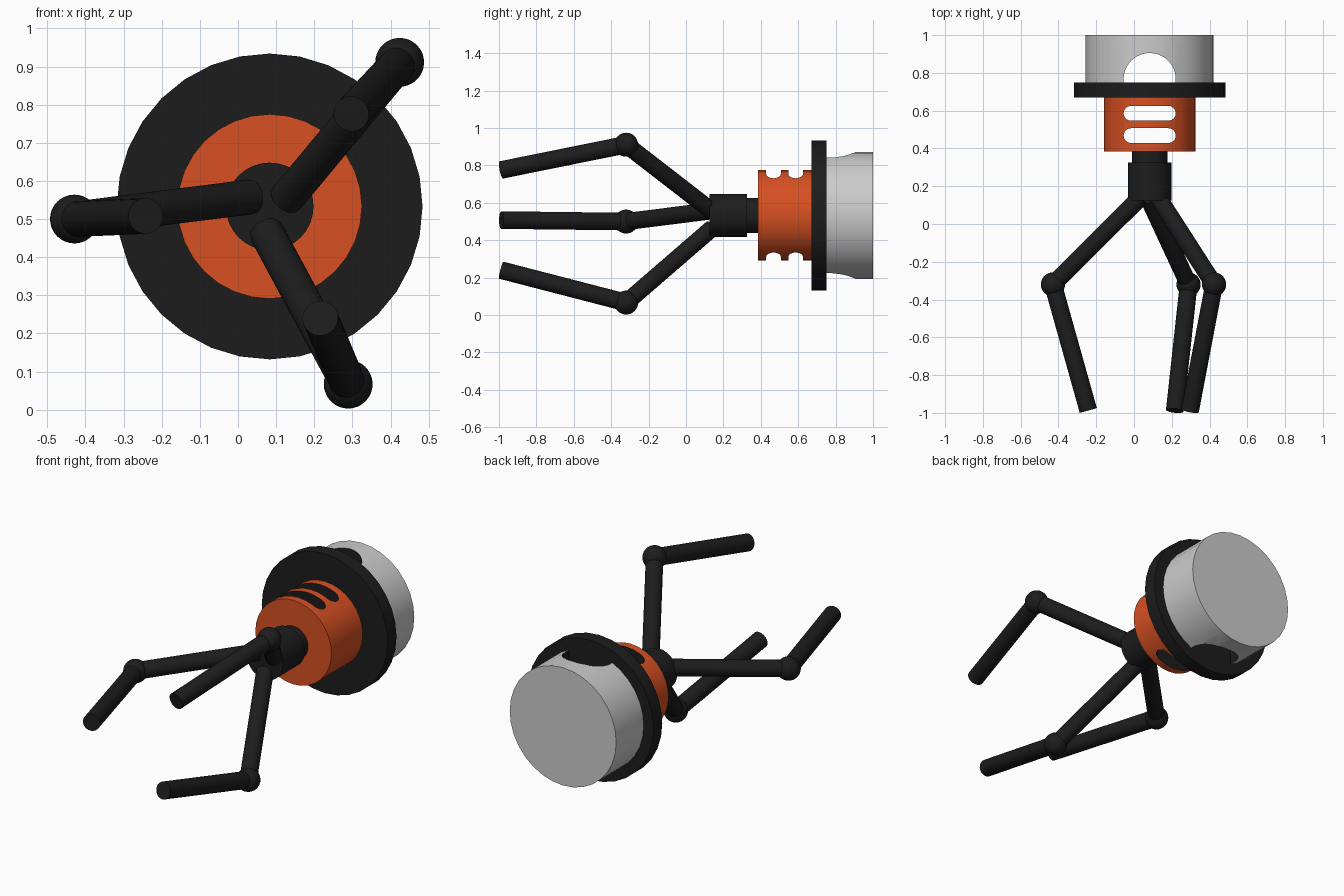
import bpy, bmesh, math
from mathutils import Vector

if "Cube" in bpy.data.objects:
    bpy.data.objects.remove(bpy.data.objects["Cube"])

CX, CZ = 0.083, 0.533          # the body axis runs along y through here


def material(name, colour):
    m = bpy.data.materials.new(name)
    m.diffuse_color = (*colour, 1)
    m.use_nodes = True
    m.node_tree.nodes["Principled BSDF"].inputs["Base Color"].default_value = m.diffuse_color
    return m


BLACK = material("black", (0.012, 0.012, 0.012))
ORANGE = material("orange", (0.68, 0.08, 0.016))
GREY = material("grey", (0.6, 0.6, 0.6))


def finish(ob, name, mat):
    ob.name = name
    ob.data.materials.append(mat)
    bpy.ops.object.shade_smooth_by_angle(angle=math.radians(30))
    return ob


def rod(name, a, b, radius, mat, sides=32):
    a, b = Vector(a), Vector(b)
    bpy.ops.mesh.primitive_cylinder_add(vertices=sides, radius=radius,
                                        depth=(b - a).length, location=(a + b) / 2)
    ob = bpy.context.object
    ob.rotation_euler = (b - a).to_track_quat('Z', 'Y').to_euler()
    return finish(ob, name, mat)


def turned(name, y0, y1, radius, mat):
    return rod(name, (CX, y0, CZ), (CX, y1, CZ), radius, mat)


def arc(cx, cy, r, start, end, n=12):
    return [(cx + r * math.cos(math.radians(start + (end - start) * i / n)),
             cy + r * math.sin(math.radians(start + (end - start) * i / n)))
            for i in range(n + 1)]


def cut(ob, outline):
    """Cut an xy outline vertically right through ob, leaving black walls."""
    bm = bmesh.new()
    face = bm.faces.new([bm.verts.new((x, y, -0.2)) for x, y in outline])
    up = bmesh.ops.extrude_face_region(bm, geom=[face])["geom"]
    bmesh.ops.translate(bm, vec=(0, 0, 1.5),
                        verts=[v for v in up if isinstance(v, bmesh.types.BMVert)])
    bmesh.ops.recalc_face_normals(bm, faces=bm.faces)
    me = bpy.data.meshes.new("cutter")
    bm.to_mesh(me)
    bm.free()
    me.materials.append(BLACK)
    cutter = bpy.data.objects.new("cutter", me)
    cutter.hide_render = True
    bpy.context.collection.objects.link(cutter)
    mod = ob.modifiers.new("cut", 'BOOLEAN')
    mod.operation, mod.solver = 'DIFFERENCE', 'EXACT'
    mod.material_mode = 'TRANSFER'
    mod.object = cutter
    bpy.context.view_layer.objects.active = ob
    bpy.ops.object.modifier_apply(modifier=mod.name)
    bpy.data.objects.remove(cutter)


# Grey rear cap with an arched opening
cap = turned("rear_cap", 0.75, 1.0, 0.339, GREY)
cut(cap, [(CX - 0.138, 0.70), (CX + 0.138, 0.70)] + arc(CX, 0.767, 0.138, 0, 180, 24))

# Black flange
turned("flange", 0.67, 0.75, 0.401, BLACK)

# Orange collar with two rounded slots
collar = turned("collar", 0.385, 0.67, 0.242, ORANGE)
for y in (0.468, 0.586):
    r = 0.039
    cut(collar, arc(CX + 0.138 - r, y, r, -90, 90) + arc(CX - 0.138 + r, y, r, 90, 270))

# Neck and leg hub
turned("neck", 0.32, 0.385, 0.094, BLACK)
turned("hub", 0.125, 0.325, 0.115, BLACK)

# Three bent legs: root, knee, tip
legs = [
    ("upper_right", (0.128, 0.14, 0.555), (0.424, -0.32, 0.911), (0.297, -0.988, 0.776)),
    ("left", (0.033, 0.14, 0.558), (-0.429, -0.32, 0.5), (-0.242, -0.987, 0.508)),
    ("lower_right", (0.075, 0.14, 0.465), (0.289, -0.32, 0.067), (0.216, -0.988, 0.24)),
]
for side, root, knee, tip in legs:
    rod(side + "_upper_leg", root, knee, 0.046, BLACK)
    rod(side + "_lower_leg", knee, tip, 0.047, BLACK)
    bpy.ops.mesh.primitive_uv_sphere_add(segments=32, ring_count=16, radius=0.064,
                                         location=knee)
    finish(bpy.context.object, side + "_knee", BLACK)
